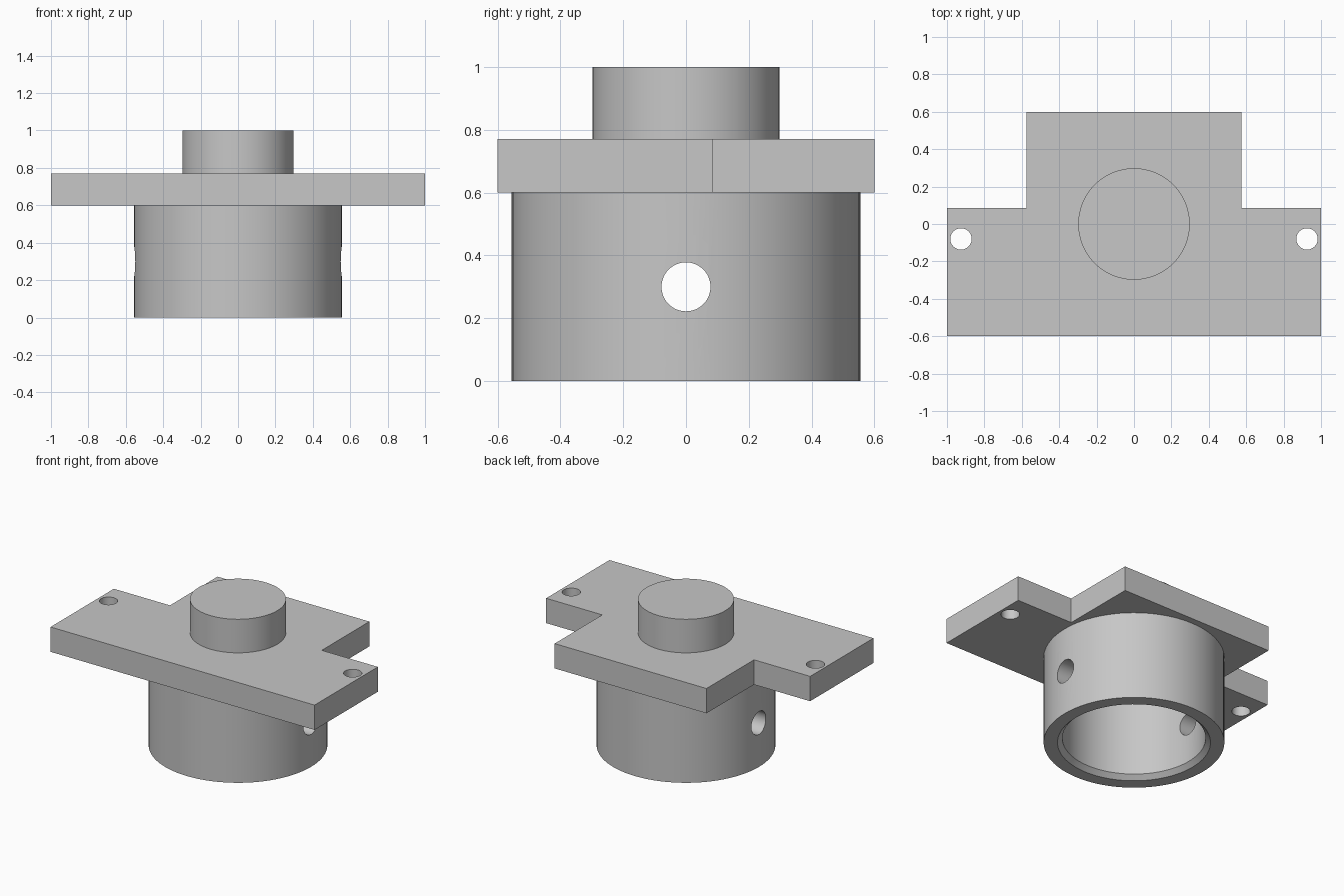
import bpy, bmesh
from math import cos, sin, tau, pi, radians

cube = bpy.data.objects.get("Cube")
if cube:
    bpy.data.objects.remove(cube, do_unlink=True)

SEGMENTS = 96
PLATE_BOTTOM, PLATE_TOP, BOSS_TOP = 0.6, 0.77, 1.0

grey = bpy.data.materials.new("plain grey")
grey.use_nodes = True
colour = (0.57, 0.57, 0.57, 1)
grey.diffuse_color = colour
grey.node_tree.nodes["Principled BSDF"].inputs["Base Color"].default_value = colour


def make_object(name, bm):
    bmesh.ops.recalc_face_normals(bm, faces=bm.faces)
    mesh = bpy.data.meshes.new(name)
    bm.to_mesh(mesh)
    bm.free()
    mesh.materials.append(grey)
    obj = bpy.data.objects.new(name, mesh)
    bpy.context.collection.objects.link(obj)
    return obj


def prism(name, outline, z0, z1):
    """Extrude a flat outline between two heights."""
    bm = bmesh.new()
    face = bm.faces.new([bm.verts.new((x, y, z0)) for x, y in outline])
    top = bmesh.ops.extrude_face_region(bm, geom=[face])["geom"]
    bmesh.ops.translate(bm, vec=(0, 0, z1 - z0),
                        verts=[v for v in top if isinstance(v, bmesh.types.BMVert)])
    return make_object(name, bm)


def circle(radius, x=0, y=0, count=SEGMENTS):
    return [(x + radius * cos(tau * i / count), y + radius * sin(tau * i / count))
            for i in range(count)]


def lathe(name, profile):
    """Turn a closed (radius, height) profile around z."""
    bm = bmesh.new()
    rings = [[bm.verts.new((x, y, z)) for x, y in circle(r)] for r, z in profile]
    for a, b in zip(rings, rings[1:] + rings[:1]):
        for i in range(SEGMENTS):
            j = (i + 1) % SEGMENTS
            bm.faces.new((a[i], a[j], b[j], b[i]))
    return make_object(name, bm)


def cut(obj, cutter):
    mod = obj.modifiers.new("hole", 'BOOLEAN')
    mod.operation, mod.solver, mod.object = 'DIFFERENCE', 'EXACT', cutter
    cutter.hide_render = True
    bpy.context.view_layer.objects.active = obj
    bpy.ops.object.modifier_apply(modifier=mod.name)
    bpy.data.objects.remove(cutter, do_unlink=True)


# T-shaped mounting plate with a screw hole in each ear
half = [(1, -0.6), (1, 0.085), (0.575, 0.085), (0.575, 0.6)]
outline = half + [(-x, y) for x, y in reversed(half)]
plate = prism("mounting_plate", outline, PLATE_BOTTOM, PLATE_TOP)
for side in (-1, 1):
    cut(plate, prism("screw_hole_cutter", circle(0.057, side * 0.925, -0.08, 48), 0.5, 0.9))

# Hollow sleeve with a chamfered mouth and a cross hole through both walls
sleeve = lathe("sleeve", [(0.555, 0), (0.555, PLATE_BOTTOM), (0.44, PLATE_BOTTOM),
                          (0.44, 0.03), (0.47, 0)])
drill = prism("cross_hole_cutter", circle(0.078, count=48), -0.8, 0.8)
drill.rotation_euler.y = pi / 2
drill.location.z = 0.3
bpy.context.view_layer.update()
cut(sleeve, drill)

# Solid round boss on top
boss = prism("top_boss", circle(0.298), PLATE_TOP, BOSS_TOP)

# Smooth round walls, crisp edges
for obj in (plate, sleeve, boss):
    bpy.ops.object.select_all(action='DESELECT')
    obj.select_set(True)
    bpy.context.view_layer.objects.active = obj
    bpy.ops.object.shade_smooth_by_angle(angle=radians(30))
